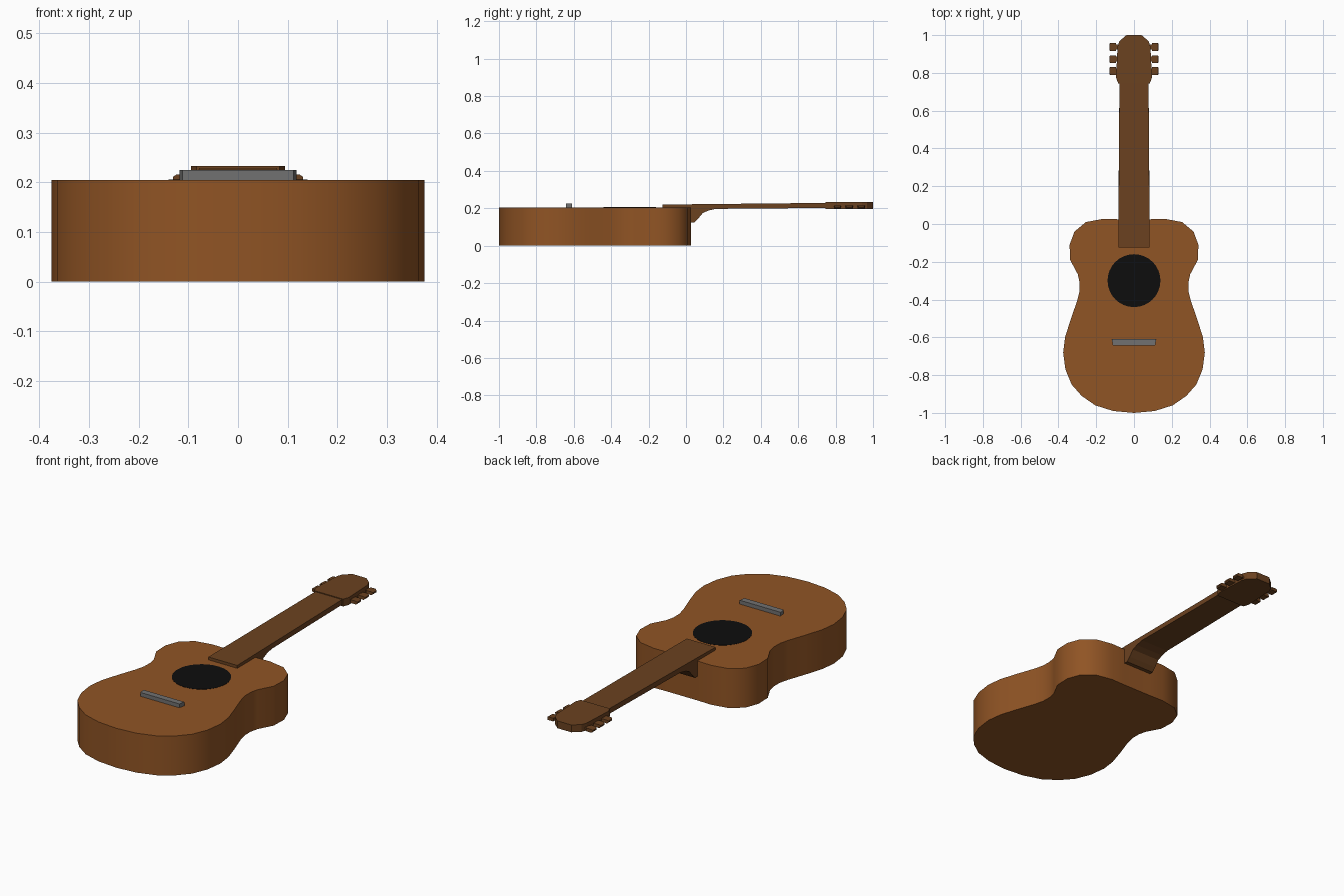
import bpy, bmesh, math
from mathutils import Vector

if "Cube" in bpy.data.objects:
    bpy.data.objects.remove(bpy.data.objects["Cube"])


def material(name, color):
    m = bpy.data.materials.new(name)
    m.diffuse_color = (*color, 1)
    m.use_nodes = True
    m.node_tree.nodes["Principled BSDF"].inputs["Base Color"].default_value = m.diffuse_color
    return m


BODY = material("body_wood", (0.28, 0.089, 0.018))
NECK = material("neck_wood", (0.147, 0.054, 0.0144))
BLACK = material("hole_black", (0.004, 0.004, 0.004))
GREY = material("bridge_grey", (0.165, 0.165, 0.165))


def prism(name, base, offset, mat=None, smooth=False):
    """Extrude a planar outline of 3D points by an offset."""
    bm = bmesh.new()
    face = bm.faces.new([bm.verts.new(p) for p in base])
    ext = bmesh.ops.extrude_face_region(bm, geom=[face])
    top = [g for g in ext["geom"] if isinstance(g, bmesh.types.BMVert)]
    bmesh.ops.translate(bm, verts=top, vec=Vector(offset))
    bmesh.ops.recalc_face_normals(bm, faces=bm.faces)
    me = bpy.data.meshes.new(name)
    bm.to_mesh(me)
    bm.free()
    ob = bpy.data.objects.new(name, me)
    bpy.context.collection.objects.link(ob)
    if mat:
        me.materials.append(mat)
    if smooth:
        bpy.ops.object.select_all(action='DESELECT')
        ob.select_set(True)
        bpy.context.view_layer.objects.active = ob
        bpy.ops.object.shade_smooth_by_angle(angle=math.radians(40))
    return ob


def mirrored(half, z):
    """Close a right-hand outline (x, y) by mirroring it over x = 0."""
    left = [(-x, y) for x, y in reversed(half) if x > 0]
    return [(x, y, z) for x, y in half + left]


# Body: figure-eight outline
outline = [(0.085, 0.025), (0.165, 0.027), (0.255, 0.01), (0.315, -0.04),
           (0.341, -0.11), (0.338, -0.19), (0.298, -0.265), (0.288, -0.31),
           (0.289, -0.36), (0.302, -0.41), (0.335, -0.505), (0.365, -0.60),
           (0.375, -0.68), (0.363, -0.77), (0.33, -0.85), (0.277, -0.91),
           (0.205, -0.96), (0.11, -0.99), (0, -1.0)]
prism("body", mirrored(outline, 0), (0, 0, 0.205), BODY, smooth=True)

# Sound hole: dark disc lying flush on the soundboard
disc = [(0.14 * math.cos(a), -0.30 + 0.14 * math.sin(a), 0.2)
        for a in (2 * math.pi * i / 32 for i in range(32))]
prism("sound_hole", disc, (0, 0, 0.006), BLACK)

# Bridge: slightly tapered bar
prism("bridge", mirrored([(0.118, -0.61), (0.112, -0.642)], 0.2),
      (0, 0, 0.025), GREY)

# Neck with curved heel: side profile, tapered in width toward the head
profile = [(-0.125, 0.203), (0.015, 0.203), (0.015, 0.125), (0.045, 0.125),
           (0.065, 0.145), (0.09, 0.175), (0.12, 0.188), (0.16, 0.197),
           (0.76, 0.202), (0.76, 0.229), (-0.125, 0.22)]
neck = prism("neck", [(-1, y, z) for y, z in profile], (2, 0, 0), NECK)
for v in neck.data.vertices:
    v.co.x *= 0.083 - 0.006 * max(0, v.co.y) / 0.75

# Headstock: wider slab with clipped corners
head = [(0.084, 0.745), (0.095, 0.775), (0.087, 0.94), (0.077, 0.968),
        (0.04, 1.0)]
prism("headstock", mirrored(head, 0.195), (0, 0, 0.038), NECK)

# Tuning pegs: three per side, each a post and a button with clipped corners
for side, label in ((1, "right"), (-1, "left")):
    for i, y in enumerate((0.81, 0.873, 0.937), 1):
        post = [(side * x, y + d, 0.203) for x, d in
                ((0.07, -0.013), (0.10, -0.013), (0.10, 0.013), (0.07, 0.013))]
        prism(f"peg_post_{label}_{i}", post, (0, 0, 0.011), NECK)
        button = [(side * x, z) for x, z in
                  ((0.094, 0.199), (0.126, 0.199), (0.131, 0.204),
                   (0.131, 0.211), (0.123, 0.216), (0.094, 0.216))]
        ob = prism(f"peg_button_{label}_{i}",
                   [(x, y - 0.02, z) for x, z in button], (0, 0.04, 0), NECK)
        # Narrow the outer end a little
        for v in ob.data.vertices:
            if abs(v.co.x) > 0.13:
                v.co.y = y + (v.co.y - y) * 0.75
